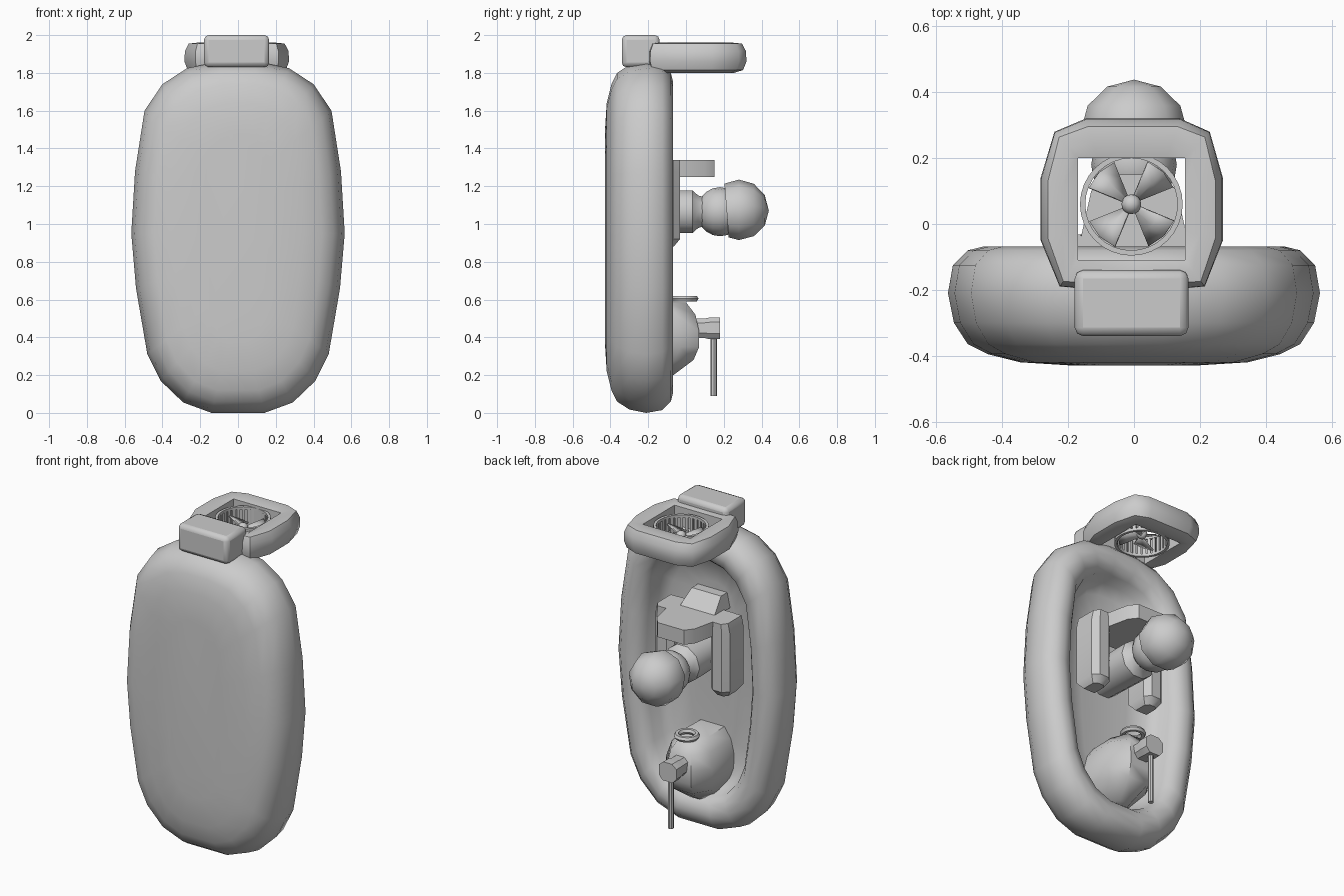
import bpy, bmesh, math
from math import sin, cos, pi
from mathutils import Vector, Matrix

if "Cube" in bpy.data.objects:
    bpy.data.objects.remove(bpy.data.objects["Cube"])


def finish(name, bm, angle=40, bevel=0, seg=2):
    bmesh.ops.recalc_face_normals(bm, faces=bm.faces[:])
    me = bpy.data.meshes.new(name)
    bm.to_mesh(me)
    bm.free()
    ob = bpy.data.objects.new(name, me)
    bpy.context.collection.objects.link(ob)
    bpy.ops.object.select_all(action='DESELECT')
    ob.select_set(True)
    bpy.context.view_layer.objects.active = ob
    if bevel:
        m = ob.modifiers.new("bevel", 'BEVEL')
        m.width, m.segments = bevel, seg
    bpy.ops.object.shade_smooth_by_angle(angle=math.radians(angle))
    return ob


def loft(name, rings, closed=False, caps=True, angle=40, bevel=0):
    """Skin a list of equal-length vertex rings."""
    bm = bmesh.new()
    vs = [[bm.verts.new(p) for p in r] for r in rings]
    n = len(vs[0])
    for i in range(len(vs) if closed else len(vs) - 1):
        a, b = vs[i], vs[(i + 1) % len(vs)]
        for j in range(n):
            k = (j + 1) % n
            bm.faces.new((a[j], a[k], b[k], b[j]))
    if caps and not closed:
        bm.faces.new(vs[0])
        bm.faces.new(vs[-1])
    return finish(name, bm, angle, bevel)


def box(name, x, y, z, bevel=0.02, seg=2, angle=40):
    bm = bmesh.new()
    lo, hi = Vector((x[0], y[0], z[0])), Vector((x[1], y[1], z[1]))
    bmesh.ops.create_cube(bm, size=1)
    for v in bm.verts:
        v.co = Vector([(lo[i] + hi[i]) / 2 + v.co[i] * (hi[i] - lo[i]) for i in range(3)])
    return finish(name, bm, angle, bevel, seg)


def ball(name, c, r, seg=12, rings=8, scale=(1, 1, 1)):
    bm = bmesh.new()
    bmesh.ops.create_uvsphere(bm, u_segments=seg, v_segments=rings, radius=r)
    # poles point along y
    bmesh.ops.rotate(bm, verts=bm.verts[:], matrix=Matrix.Rotation(pi / 2, 3, 'X'))
    bmesh.ops.scale(bm, verts=bm.verts[:], vec=scale)
    bmesh.ops.translate(bm, verts=bm.verts[:], vec=c)
    return bm


# Hull: outline in x/z, skinned through (inset, y) levels
half = [(0.14, 0.0), (0.29, 0.055), (0.41, 0.17), (0.48, 0.31), (0.54, 0.66), (0.565, 0.95),
        (0.545, 1.28), (0.495, 1.60), (0.40, 1.74), (0.27, 1.825), (0.10, 1.86)]
outline = half + [(-x, z) for x, z in reversed(half)]
levels = [(0.38, -0.43), (0.22, -0.42), (0.12, -0.395), (0.06, -0.365), (0.018, -0.30), (0, -0.21),
          (0.015, -0.125), (0.06, -0.08), (0.11, -0.068), (0.165, -0.085), (0.20, -0.13),
          (0.215, -0.20), (0.27, -0.25), (0.40, -0.265)]
loft("hull", [[(x * (1 - d / 0.565), y, 0.93 + (z - 0.93) * (1 - d / 0.93))
               for x, z in outline] for d, y in levels], angle=60)

# Stern frame: rounded outside, square opening inside
outer = [(0, 0.32), (0.14, 0.32), (0.23, 0.28), (0.27, 0.14), (0.27, -0.05), (0.215, -0.19), (0.0, -0.21)]
inner = [(0, 0.20), (0.10, 0.20), (0.155, 0.20), (0.155, 0.10), (0.155, -0.02), (0.155, -0.11), (0.0, -0.11)]
pair = list(zip(outer, inner))
pair += [((-a[0] * 1.05, a[1]), (-b[0] * 1.1, b[1])) for a, b in pair[-2:0:-1]]
section = [(0, 1.81), (0.45, 1.80), (0.85, 1.815), (1, 1.86), (0.98, 1.915), (0.8, 1.955), (0.4, 1.96), (0, 1.95)]
loft("stern_frame", [[(b[0] + (a[0] - b[0]) * t, b[1] + (a[1] - b[1]) * t, z) for t, z in section]
                     for a, b in pair], closed=True, angle=50)

# Block joining frame and hull
box("stern_block", (-0.18, 0.165), (-0.34, -0.14), (1.83, 2.0), 0.025)

# Fan: ribbed cage, blades, hub
C = Vector((-0.008, 0.06, 0))


def circle(r, z, n=32):
    return [(C.x + r * cos(2 * pi * i / n), C.y + r * sin(2 * pi * i / n), z) for i in range(n)]


for z in (1.815, 1.925):
    loft("cage_rim", [circle(r, zz) for r, zz in ((0.156, z - 0.008), (0.156, z + 0.008),
                                                 (0.14, z + 0.008), (0.14, z - 0.008))], closed=True)
bm = bmesh.new()
for i in range(32):
    a = 2 * pi * i / 32
    m = (Matrix.Translation(C + Vector((0, 0, 1.87))) @ Matrix.Rotation(a, 4, 'Z')
         @ Matrix.Translation((0.148, 0, 0)) @ Matrix.Diagonal((0.012, 0.018, 0.12, 1)))
    bmesh.ops.create_cube(bm, size=1, matrix=m)
finish("cage_ribs", bm)

bm = bmesh.new()
for i in range(4):
    a = pi / 4 + i * pi / 2

    def pt(r, da, z):
        return bm.verts.new((C.x + r * cos(a + da), C.y + r * sin(a + da), z))
    rows = [[pt(r, da, 1.865 + dz * s) for da, dz in ((-w, -1), (0, 0), (w, 1))]
            for r, w, s in ((0.015, 0.4, 0.01), (0.09, 0.4, 0.02), (0.138, 0.4, 0.025))]
    for p, q in zip(rows, rows[1:]):
        for j in range(2):
            bm.faces.new((p[j], p[j + 1], q[j + 1], q[j]))
blades = finish("fan_blades", bm)
blades.modifiers.new("thickness", 'SOLIDIFY').thickness = 0.008
finish("fan_hub", ball("", (C.x, C.y, 1.87), 0.03))

# Upper console: shelf with tapered front, two side arms and a wedge behind
bm = bmesh.new()
prof = [(-0.19, -0.2), (-0.17, -0.08), (-0.13, 0.10), (-0.09, 0.15), (0.09, 0.15), (0.13, 0.10), (0.17, -0.08), (0.19, -0.2)]
f = bm.faces.new([bm.verts.new((x, y, 1.25)) for x, y in prof])
e = bmesh.ops.extrude_face_region(bm, geom=[f])
bmesh.ops.translate(bm, vec=(0, 0, 0.09), verts=[v for v in e['geom'] if isinstance(v, bmesh.types.BMVert)])
finish("shelf", bm, 30)
for s in (-1, 1):
    rings = []
    for z, k in ((0.88, 0.6), (0.92, 1), (1.28, 1), (1.34, 0.8)):
        rings.append([(s * 0.19 + 0.065 * k * u, -0.115 + 0.083 * k * v if z < 0.9 else -0.115 + 0.083 * v, z)
                      for u, v in ((-1, -1), (1, -1), (1, 0.6), (0.5, 1), (-0.5, 1), (-1, 0.6))])
    loft("side_arm", rings, angle=35)
loft("shelf_wedge", [[(x, y, 1.33) for x, y in ((-0.12, -0.26), (0.12, -0.26), (0.12, -0.1), (-0.12, -0.1))],
                     [(x, y, 1.42) for x, y in ((-0.1, -0.26), (0.1, -0.26), (0.1, -0.2), (-0.1, -0.2))]], angle=30)

# Turned parts along y: mount, head and cap
loft("head_mount", [[(r * cos(2 * pi * i / 10), y, 1.065 + r * sin(2 * pi * i / 10)) for i in range(10)]
                    for r, y in ((0.11, -0.27), (0.118, -0.03), (0.118, 0.035), (0.09, 0.065), (0.08, 0.10))])
finish("head", ball("", (0, 0.18, 1.065), 0.13, 16, 10, (1, 0.95, 1)))
bm = ball("", (0, 0.28, 1.07), 0.165, 9, 6, (1, 0.96, 1))
bmesh.ops.bisect_plane(bm, geom=bm.verts[:] + bm.edges[:] + bm.faces[:], plane_co=(0, 0.215, 1.07),
                       plane_no=(0, -1, -0.08), clear_outer=True)
bmesh.ops.holes_fill(bm, edges=bm.edges[:])
finish("cap", bm, 45)

# Lower tank
tank = []
for z, w, y in ((0.19, 0.07, -0.08), (0.28, 0.14, 0.04), (0.35, 0.165, 0.07), (0.43, 0.165, 0.07),
                (0.52, 0.14, 0.05), (0.585, 0.09, 0.0)):
    tank.append([(w * u, y if v else -0.26 if abs(u) < 0.9 else y - 0.1, z)
                 for u, v in ((-0.9, 0), (-0.95, 0), (-0.5, 1), (0.5, 1), (0.95, 0), (0.9, 0))])
    tank[-1][0] = (-w * 0.9, -0.26, z)
    tank[-1][-1] = (w * 0.9, -0.26, z)
loft("tank", tank, angle=50)

# Filler ring, spout block and hanging rod
loft("filler_ring", [[((0.057 + 0.017 * cos(b)) * cos(a), -0.008 + (0.057 + 0.017 * cos(b)) * sin(a),
                       0.605 + 0.017 * sin(b)) for b in [2 * pi * j / 6 for j in range(6)]]
                     for a in [2 * pi * i / 16 for i in range(16)]], closed=True)
loft("spout_block", [[(x * k, y, 0.45 + (z - 0.45) * k) for x, z in
                      ((-0.06, 0.42), (-0.035, 0.39), (0.035, 0.39), (0.06, 0.42), (0.06, 0.48), (0.03, 0.505), (-0.03, 0.505), (-0.06, 0.48))]
                     for k, y in ((0.9, 0.03), (0.9, 0.10), (1, 0.125), (1, 0.18))], angle=30)
loft("rod", [[(0.016 * cos(a), 0.147 + 0.016 * sin(a), z) for a in [2 * pi * i / 8 for i in range(8)]]
             for z in (0.09, 0.42)])
